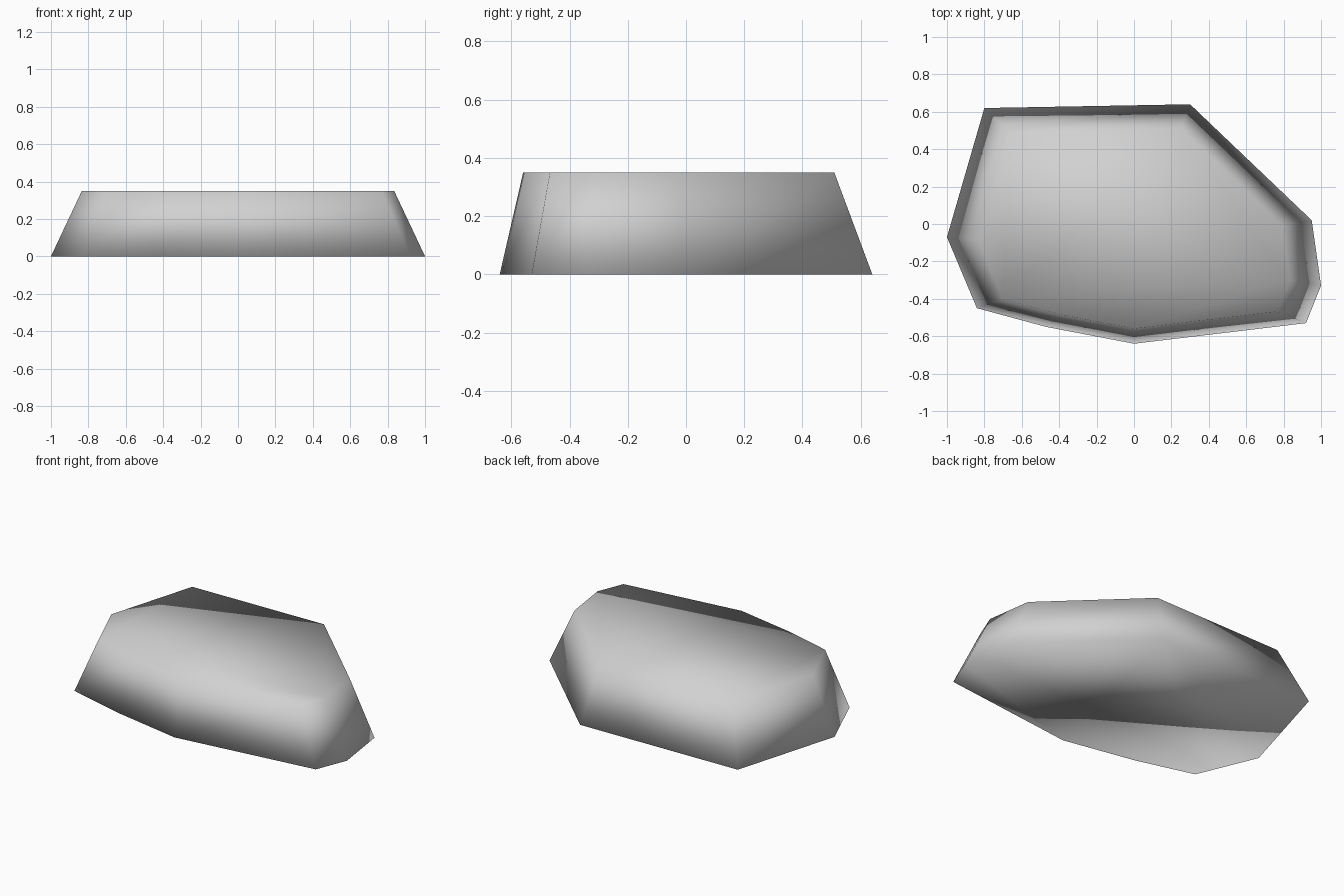
import bpy
import bmesh

cube = bpy.data.objects.get("Cube")
if cube:
    bpy.data.objects.remove(cube, do_unlink=True)

HEIGHT = 0.35
TAPER = 0.835      # size of the top outline relative to the base
SHIFT = -0.025     # top outline sits slightly towards the front

# Irregular base outline, counter-clockwise
OUTLINE = [(-1.0, -0.07), (-0.84, -0.45), (-0.47, -0.55), (0.0, -0.64),
           (0.92, -0.53), (1.0, -0.33), (0.95, 0.02), (0.3, 0.64),
           (-0.8, 0.62)]

# Single stone colour
stone = bpy.data.materials.new("stone_grey")
stone.use_nodes = True
color = (0.64, 0.64, 0.64, 1.0)
stone.diffuse_color = color
stone.node_tree.nodes["Principled BSDF"].inputs["Base Color"].default_value = color

# Tapered slab: two caps joined by a ring of sloping walls
bm = bmesh.new()
base = [bm.verts.new((x, y, 0)) for x, y in OUTLINE]
top = [bm.verts.new((x * TAPER, y * TAPER + SHIFT, HEIGHT)) for x, y in OUTLINE]
bm.faces.new(list(reversed(base)))
bm.faces.new(top)
count = len(OUTLINE)
for i in range(count):
    j = (i + 1) % count
    bm.faces.new((base[i], base[j], top[j], top[i]))

# The whole stone is softly shaded, with no sharp edges
for face in bm.faces:
    face.smooth = True

mesh = bpy.data.meshes.new("flat_stone")
bm.to_mesh(mesh)
bm.free()
mesh.materials.append(stone)
rock = bpy.data.objects.new("flat_stone", mesh)
bpy.context.collection.objects.link(rock)
